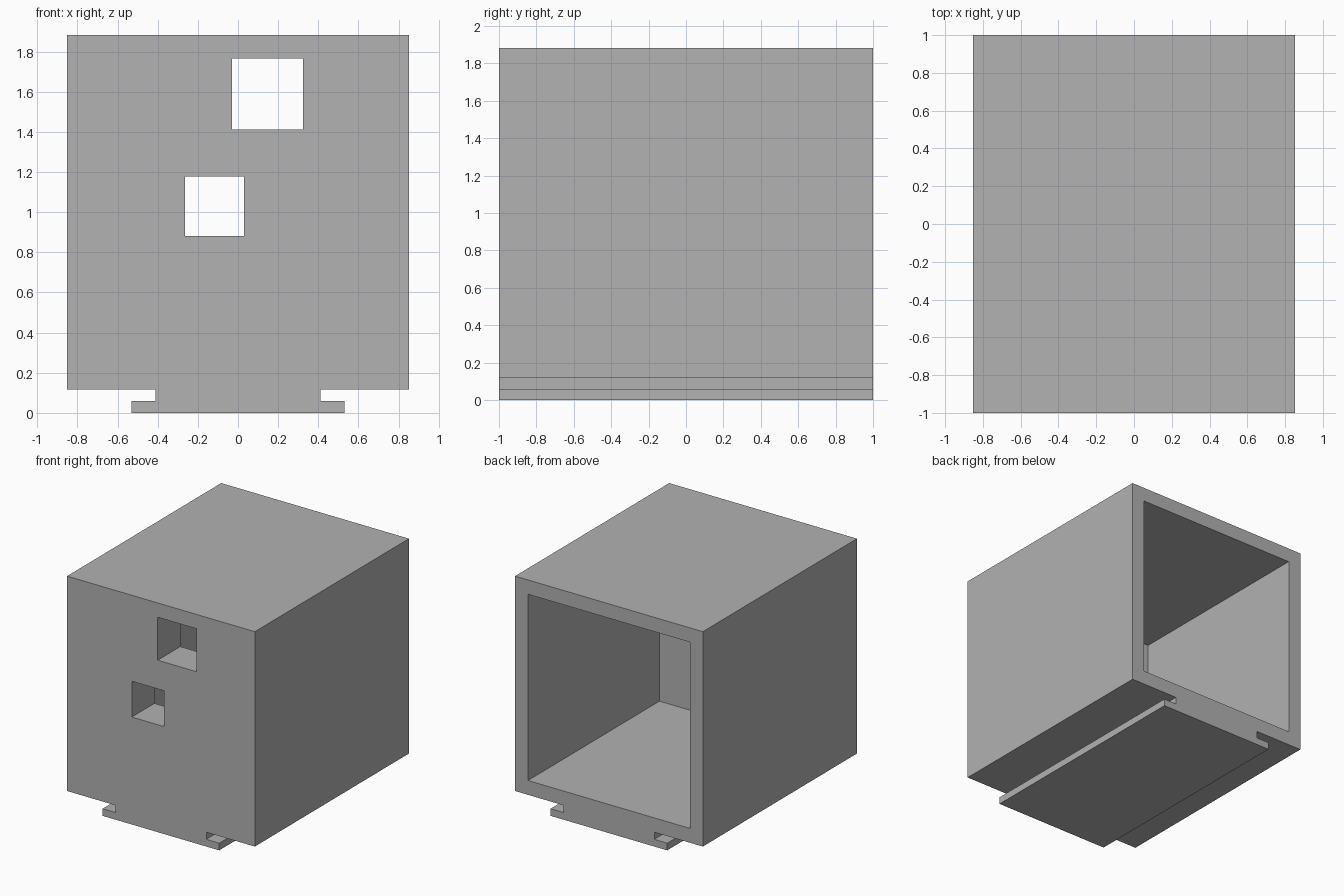
import bpy
import bmesh
from mathutils import Matrix

old = bpy.data.objects.get("Cube")
if old:
    bpy.data.objects.remove(old, do_unlink=True)

UNIT = 1 / 17          # one design step
FRONT, BACK = -17, 17

grey = bpy.data.materials.new("plain grey")
grey.use_nodes = True
colour = (0.445, 0.445, 0.445, 1)
grey.diffuse_color = colour
grey.node_tree.nodes["Principled BSDF"].inputs["Base Color"].default_value = colour


def extrude_profile(name, points, y0, y1):
    """Extrude an (x, z) outline from y0 to y1."""
    bm = bmesh.new()
    face = bm.faces.new([bm.verts.new((x, y0, z)) for x, z in points])
    result = bmesh.ops.extrude_face_region(bm, geom=[face])
    new_verts = [g for g in result["geom"] if isinstance(g, bmesh.types.BMVert)]
    bmesh.ops.translate(bm, verts=new_verts, vec=(0, y1 - y0, 0))
    bmesh.ops.recalc_face_normals(bm, faces=bm.faces)
    mesh = bpy.data.meshes.new(name)
    bm.to_mesh(mesh)
    bm.free()
    mesh.materials.append(grey)
    obj = bpy.data.objects.new(name, mesh)
    bpy.context.collection.objects.link(obj)
    return obj


def cut_box(body, name, x0, x1, z0, z1, y0, y1):
    """Cut a box-shaped opening out of the body."""
    outline = [(x0, z0), (x1, z0), (x1, z1), (x0, z1)]
    cutter = extrude_profile(name, outline, y0, y1)
    cutter.hide_render = True
    mod = body.modifiers.new(name, "BOOLEAN")
    mod.operation = "DIFFERENCE"
    mod.solver = "EXACT"
    mod.object = cutter
    bpy.context.view_layer.objects.active = body
    bpy.ops.object.modifier_apply(modifier=mod.name)
    bpy.data.objects.remove(cutter, do_unlink=True)


# Housing with its T-shaped mounting rail, mirrored from one half
half = [(9, 0), (9, 1), (7, 1), (7, 2), (14.5, 2), (14.5, 32)]
outline = half + [(-x, z) for x, z in reversed(half)]
housing = extrude_profile("housing_with_rail", outline, FRONT, BACK)

# Cavity open at the back, leaving a thick front wall
cut_box(housing, "cavity", -12.5, 12.5, 4, 30, FRONT + 5, BACK + 1)

# Square windows through the front wall
cut_box(housing, "upper_window", -0.5, 5.5, 24, 30, FRONT - 1, FRONT + 6)
cut_box(housing, "lower_window", -4.5, 0.5, 15, 20, FRONT - 1, FRONT + 6)

# Bring the finished part to its final size
housing.data.transform(Matrix.Scale(UNIT, 4))
housing.data.update()
